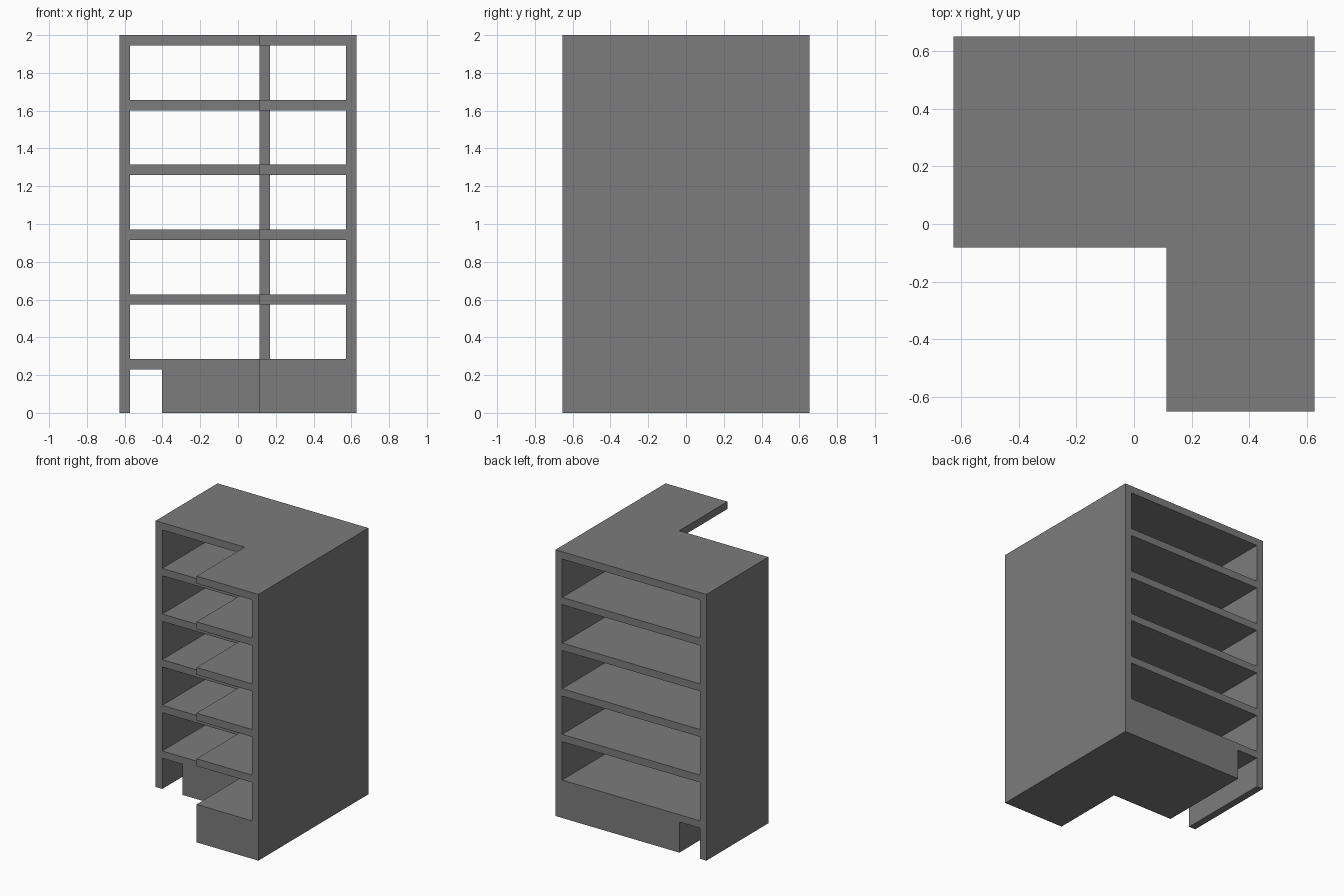
import bpy, bmesh

cube = bpy.data.objects.get("Cube")
if cube:
    bpy.data.objects.remove(cube, do_unlink=True)

# Single grey material
GREY = (0.2, 0.2, 0.2, 1.0)
mat = bpy.data.materials.new("concrete grey")
mat.use_nodes = True
mat.diffuse_color = GREY
mat.node_tree.nodes["Principled BSDF"].inputs["Base Color"].default_value = GREY

# Main dimensions
X0, X1 = -0.627, 0.627          # outer side walls
Y0, Y1 = -0.653, 0.653          # front of wing, back
XI, YI = 0.113, -0.082          # inner corner of the L
WALL, SLAB = 0.055, 0.055
HEIGHT, STEP, FLOORS = 2.0, 0.343, 5
FIRST = 0.285                   # top of the base floor


def new_object(name, bm):
    bmesh.ops.recalc_face_normals(bm, faces=bm.faces)
    mesh = bpy.data.meshes.new(name)
    bm.to_mesh(mesh)
    bm.free()
    mesh.materials.append(mat)
    obj = bpy.data.objects.new(name, mesh)
    bpy.context.collection.objects.link(obj)
    return obj


def add_box(bm, lo, hi):
    verts = bmesh.ops.create_cube(bm, size=1)["verts"]
    for v in verts:
        v.co = [l if c < 0 else h for c, l, h in zip(v.co, lo, hi)]


# L-shaped block, extruded to full height
bm = bmesh.new()
outline = [(X0, YI), (XI, YI), (XI, Y0), (X1, Y0), (X1, Y1), (X0, Y1)]
face = bm.faces.new([bm.verts.new((x, y, 0)) for x, y in outline])
top = bmesh.ops.extrude_face_region(bm, geom=[face])["geom"]
bmesh.ops.translate(bm, vec=(0, 0, HEIGHT),
                    verts=[v for v in top if isinstance(v, bmesh.types.BMVert)])
frame = new_object("building_frame", bm)

# Cutter: one opening per floor, plus the passage through the base
bm = bmesh.new()
for i in range(FLOORS):
    z = FIRST + i * STEP
    add_box(bm, (X0 + WALL, -1, z), (X1 - WALL, 1, z + STEP - SLAB))
add_box(bm, (X0 + WALL, -1, -0.2), (-0.402, 1, FIRST - SLAB))
cutter = new_object("opening_cutter", bm)
cutter.hide_render = True

mod = frame.modifiers.new("openings", 'BOOLEAN')
mod.operation = 'DIFFERENCE'
mod.solver = 'EXACT'
mod.object = cutter
bpy.context.view_layer.objects.active = frame
bpy.ops.object.modifier_apply(modifier=mod.name)
bpy.data.objects.remove(cutter, do_unlink=True)

# Post on every floor at the inner corner
for i in range(FLOORS):
    bm = bmesh.new()
    z = FIRST + i * STEP
    add_box(bm, (XI, YI, z), (XI + 0.057, YI + 0.057, z + STEP - SLAB))
    new_object(f"corner_post_{i + 1}", bm)
